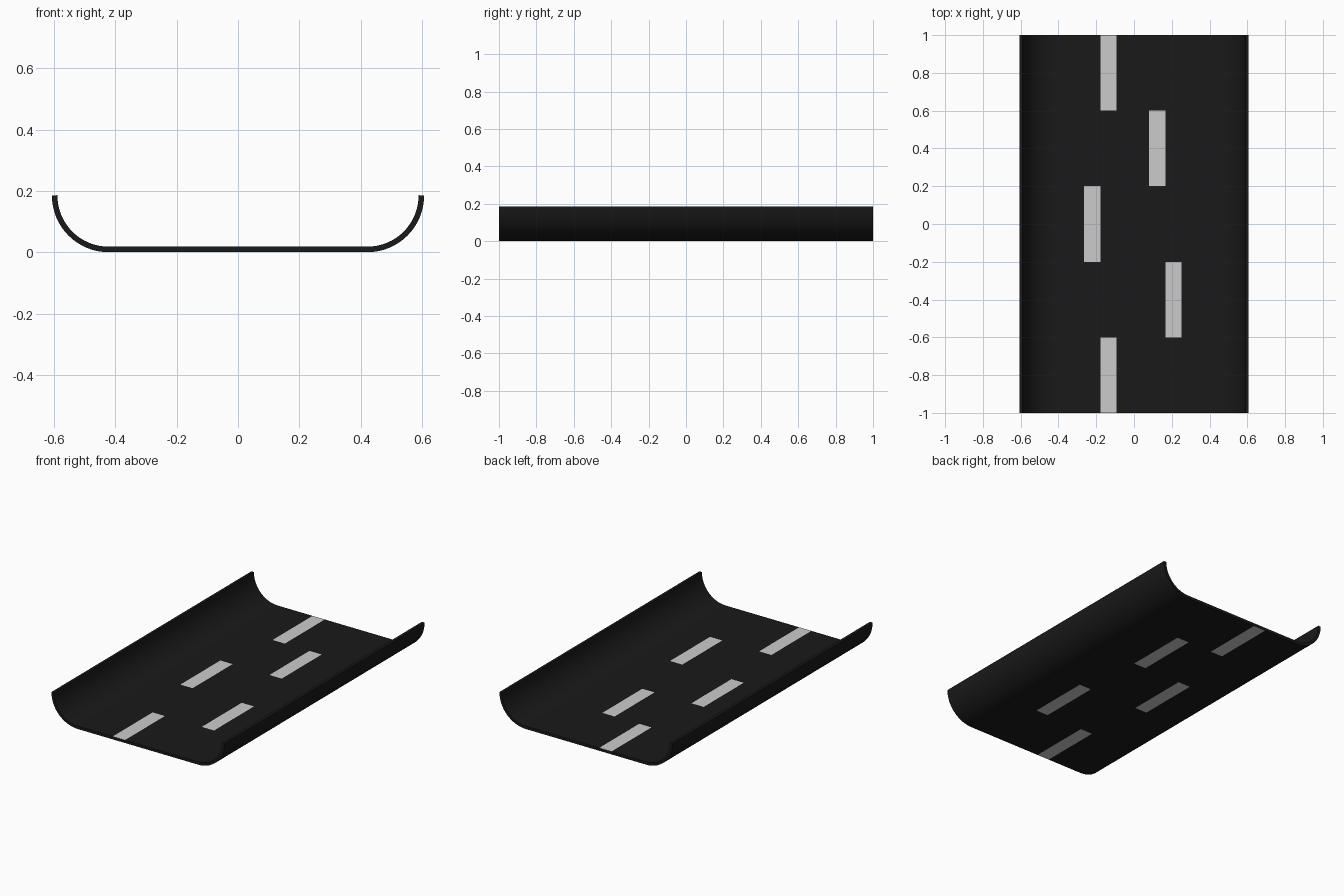
import bpy, bmesh, math

if "Cube" in bpy.data.objects:
    bpy.data.objects.remove(bpy.data.objects["Cube"])

def material(name, v):
    m = bpy.data.materials.new(name)
    m.diffuse_color = (v, v, v, 1)
    m.use_nodes = True
    m.node_tree.nodes["Principled BSDF"].inputs["Base Color"].default_value = m.diffuse_color
    return m

# Outer profile: flat bed with a quarter-round kerb on each side
R, FLAT, SEG = 0.185, 0.422, 16
arc = [(FLAT + R * math.sin(a), R - R * math.cos(a))
       for a in (math.pi / 2 * i / SEG for i in range(SEG + 1))]
columns = [-0.264, -0.178, -0.092, -0.006, 0.080, 0.166, 0.252]
profile = [(-x, z) for x, z in reversed(arc)] + [(x, 0) for x in columns] + arc
first = SEG + 1                      # profile index of the first bed column
rows = [-1, -0.6, -0.2, 0.2, 0.6, 1]
dash_column = [1, 5, 0, 4, 1]        # one painted cell per row

# Road sheet swept along y, with painted cells
bm = bmesh.new()
grid = [[bm.verts.new((x, y, z)) for x, z in profile] for y in rows]
for j in range(len(rows) - 1):
    for i in range(len(profile) - 1):
        f = bm.faces.new((grid[j][i], grid[j][i + 1], grid[j + 1][i + 1], grid[j + 1][i]))
        f.material_index = 0 if i == first + dash_column[j] else 1
mesh = bpy.data.meshes.new("road_channel")
bm.to_mesh(mesh)
bm.free()
mesh.materials.append(material("lane_paint", 0.8))
mesh.materials.append(material("asphalt", 0.01))
road = bpy.data.objects.new("road_channel", mesh)
bpy.context.collection.objects.link(road)

# Thickness added inwards, with dark rims all round
solid = road.modifiers.new("thickness", 'SOLIDIFY')
solid.thickness = 0.018
solid.offset = 1
solid.material_offset_rim = 1

bpy.context.view_layer.objects.active = road
road.select_set(True)
bpy.ops.object.modifier_apply(modifier=solid.name)
bpy.ops.object.shade_smooth_by_angle(angle=math.radians(30))
